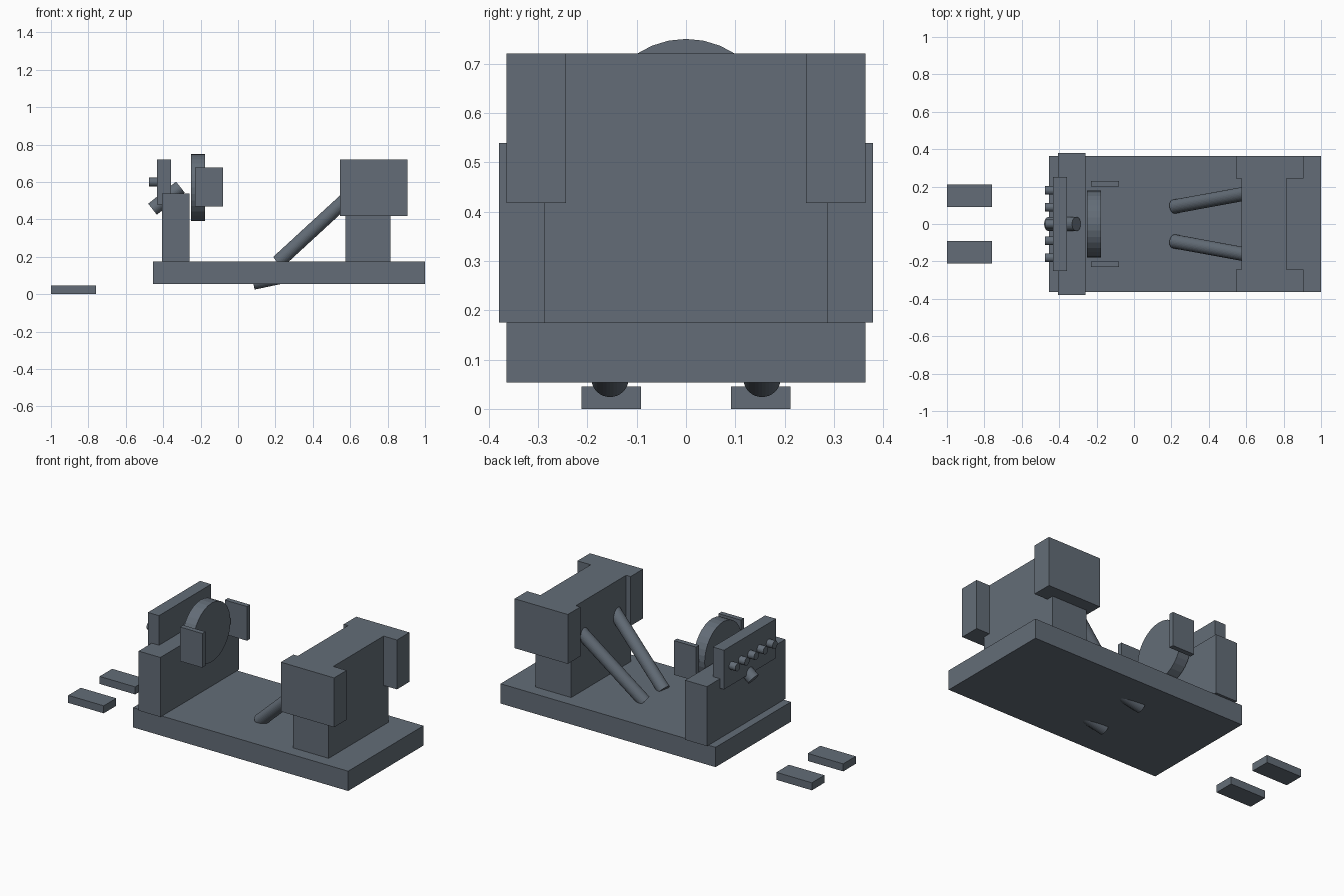
import bpy, bmesh
from mathutils import Vector, Matrix

if "Cube" in bpy.data.objects:
    bpy.data.objects.remove(bpy.data.objects["Cube"])

# Dark slate finish shared by every part
slate = bpy.data.materials.new("dark_slate")
slate.diffuse_color = (0.125, 0.152, 0.185, 1)
slate.use_nodes = True
slate.node_tree.nodes["Principled BSDF"].inputs["Base Color"].default_value = slate.diffuse_color


def finish(name, bm):
    mesh = bpy.data.meshes.new(name)
    bm.to_mesh(mesh)
    bm.free()
    mesh.materials.append(slate)
    obj = bpy.data.objects.new(name, mesh)
    bpy.context.collection.objects.link(obj)
    return obj


def box(name, x, y, z):
    """Box from (min, max) ranges on each axis."""
    bm = bmesh.new()
    size = [r[1] - r[0] for r in (x, y, z)]
    mid = [(r[0] + r[1]) / 2 for r in (x, y, z)]
    bmesh.ops.create_cube(bm, size=1, matrix=Matrix.Translation(mid) @ Matrix.Diagonal((*size, 1)))
    return finish(name, bm)


def rod(name, start, end, radius, sides=32):
    """Capped cylinder between two points."""
    a, b = Vector(start), Vector(end)
    turn = (b - a).to_track_quat('Z', 'Y').to_matrix().to_4x4()
    bm = bmesh.new()
    bmesh.ops.create_cone(bm, cap_ends=True, segments=sides, radius1=radius, radius2=radius,
                          depth=(b - a).length, matrix=Matrix.Translation((a + b) / 2) @ turn)
    return finish(name, bm)


# Floor, dashboard and instrument panel
box("floor_base", (-0.455, 1.0), (-0.364, 0.364), (0.054, 0.175))
box("dashboard", (-0.407, -0.26), (-0.379, 0.379), (0.175, 0.539))
box("instrument_panel", (-0.433, -0.358), (-0.252, 0.252), (0.48, 0.72))

# Row of panel knobs
for i in range(5):
    y = (i - 2) * 0.09
    rod(f"panel_knob_{i + 1}", (-0.476, y, 0.60), (-0.42, y, 0.60), 0.0235)

# Steering column and wheel
rod("steering_column", (-0.457, 0, 0.454), (-0.308, 0, 0.572), 0.0375)
rod("steering_wheel", (-0.252, 0, 0.57), (-0.177, 0, 0.57), 0.18)

# Seat back
box("seat_back", (0.575, 0.815), (-0.288, 0.288), (0.175, 0.72))

# Mirrored pairs
for side, s in (("left", -1), ("right", 1)):
    def span(a, b):
        return tuple(sorted((s * a, s * b)))

    box(f"wheel_grip_{side}", (-0.23, -0.08), span(0.201, 0.231), (0.468, 0.677))
    box(f"seat_bolster_{side}", (0.545, 0.905), span(0.243, 0.364), (0.418, 0.72))
    box(f"pedal_{side}", (-1.0, -0.76), span(0.091, 0.212), (0.0, 0.046))
    # Slanted strut from floor to seat, and the shallow strut under the floor
    rod(f"upper_strut_{side}", (0.215, s * 0.093, 0.173), (0.625, s * 0.168, 0.55), 0.0375)
    rod(f"lower_strut_{side}", (0.081, s * 0.154, 0.061), (0.34, s * 0.154, 0.116), 0.0375)
